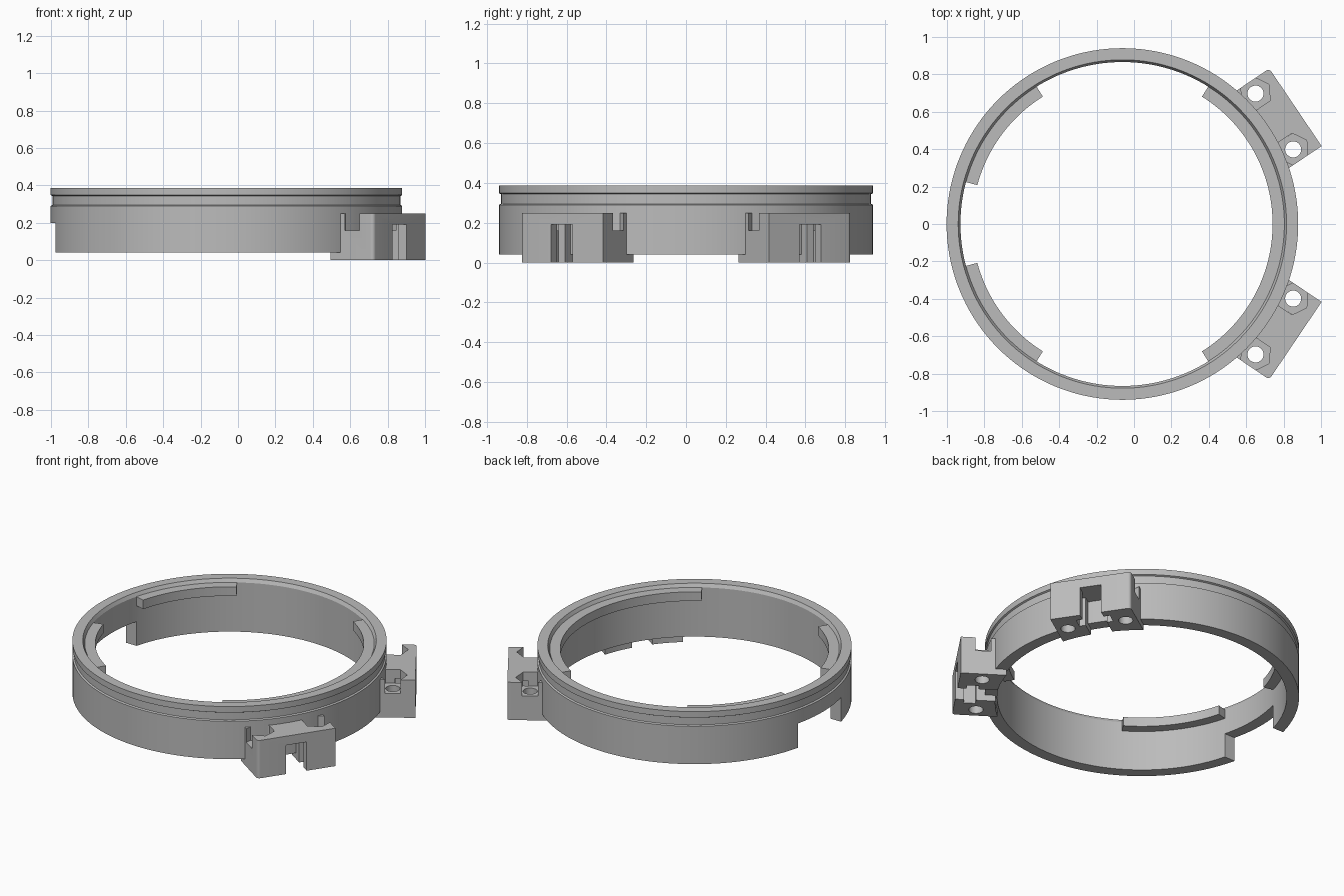
import bpy, bmesh, math
from mathutils import Matrix

if "Cube" in bpy.data.objects:
    bpy.data.objects.remove(bpy.data.objects["Cube"], do_unlink=True)

CX = -0.062                      # ring axis
OUTER, INNER = 0.94, 0.866       # ring wall radii
BLOCK_ANGLE = math.radians(34)

grey = bpy.data.materials.new("mid grey plastic")
grey.use_nodes = True
grey.diffuse_color = (0.5, 0.5, 0.5, 1)
grey.node_tree.nodes["Principled BSDF"].inputs["Base Color"].default_value = (0.5, 0.5, 0.5, 1)


def finish(name, bm, matrix=Matrix.Translation((CX, 0, 0))):
    bmesh.ops.transform(bm, matrix=matrix, verts=bm.verts)
    bmesh.ops.recalc_face_normals(bm, faces=bm.faces)
    mesh = bpy.data.meshes.new(name)
    bm.to_mesh(mesh)
    bm.free()
    mesh.materials.append(grey)
    ob = bpy.data.objects.new(name, mesh)
    bpy.context.collection.objects.link(ob)
    return ob


def lathe(name, profile, start=0, end=360, steps=144):
    """Sweep a closed (radius, z) profile around the ring axis."""
    bm = bmesh.new()
    full = end - start == 360
    rows = []
    for i in range(steps if full else steps + 1):
        a = math.radians(start + (end - start) * i / steps)
        rows.append([bm.verts.new((r * math.cos(a), r * math.sin(a), z)) for r, z in profile])
    n = len(profile)
    for i in range(steps):
        a, b = rows[i], rows[(i + 1) % len(rows)]
        for j in range(n):
            k = (j + 1) % n
            bm.faces.new((a[j], a[k], b[k], b[j]))
    if not full:
        bm.faces.new(rows[0])
        bm.faces.new(rows[-1])
    return finish(name, bm)


def prism(name, outline, z0, z1, matrix):
    """Extrude a flat outline between two heights."""
    bm = bmesh.new()
    low = bm.faces.new([bm.verts.new((x, y, z0)) for x, y in outline])
    up = bmesh.ops.extrude_face_region(bm, geom=[low])["geom"]
    bmesh.ops.translate(bm, vec=(0, 0, z1 - z0),
                        verts=[v for v in up if isinstance(v, bmesh.types.BMVert)])
    return finish(name, bm, matrix)


def circle(u, v, r, n):
    return [(u + r * math.cos(math.tau * i / n), v + r * math.sin(math.tau * i / n))
            for i in range(n)]


def rect(u0, u1, half):
    return [(u0, -half), (u1, -half), (u1, half), (u0, half)]


def activate(ob):
    bpy.ops.object.select_all(action='DESELECT')
    ob.select_set(True)
    bpy.context.view_layer.objects.active = ob


def cut(ob, cutter):
    cutter.hide_render = True
    mod = ob.modifiers.new("cut", 'BOOLEAN')
    mod.operation, mod.solver, mod.object = 'DIFFERENCE', 'EXACT', cutter
    activate(ob)
    bpy.ops.object.modifier_apply(modifier=mod.name)
    bpy.data.objects.remove(cutter, do_unlink=True)


def shade(ob):
    activate(ob)
    bpy.ops.object.shade_smooth_by_angle(angle=math.radians(25))


RING = Matrix.Translation((CX, 0, 0))
BLOCK = RING @ Matrix.Rotation(BLOCK_ANGLE, 4, 'Z')

# Main ring with outer groove and chamfered inner lip
ring = lathe("ring_wall", [
    (INNER, 0.04), (OUTER, 0.04), (OUTER, 0.29), (0.93, 0.295), (0.93, 0.343),
    (OUTER, 0.348), (OUTER, 0.387), (0.878, 0.387), (INNER, 0.365)])
# Notch in the lower wall on the right side
cut(ring, prism("notch_cutter", rect(-1.1, -0.7, 0.225), 0.0, 0.2, RING))
shade(ring)

# Inner retaining ledges
for name, a, b in (("wide_ledge", -58, 58), ("back_ledge", 122, 165), ("front_ledge", 195, 238)):
    shade(lathe(name, [(0.803, 0.305), (0.89, 0.305), (0.89, 0.365), (0.803, 0.365)],
                a, b, (b - a) // 2))

# Clamp block: u points away from the ring axis, v runs along the tangent
corner = [(1.096 + 0.02 * math.cos(t), 0.23 + 0.02 * math.sin(t))
          for t in (math.pi / 2 * i / 6 for i in range(7))]
block = prism("clamp_blocks", [(0.8, -0.25), (1.116, -0.25)] + corner + [(0.8, 0.25)],
              0.0, 0.25, BLOCK)
cut(block, prism("bore_cutter", circle(0, 0, 0.878, 144), -0.1, 0.4, RING))
for v in (-0.18, 0.18):
    cut(block, prism("hex_cutter", circle(0.98, v, 0.087, 6), 0.16, 0.4, BLOCK))
    cut(block, prism("bolt_cutter", circle(0.98, v, 0.043, 32), -0.1, 0.3, BLOCK))
# Slot open to the outside and below, with a wider cross pocket
cut(block, prism("slot_cutter", rect(0.7, 1.2, 0.066), -0.1, 0.19, BLOCK))
cut(block, prism("pocket_cutter", rect(0.991, 1.062, 0.105), -0.1, 0.19, BLOCK))

# Second block mirrored to the front
mirror = block.modifiers.new("mirror", 'MIRROR')
mirror.use_axis = (False, True, False)
mirror.use_mirror_merge = False
activate(block)
bpy.ops.object.modifier_apply(modifier=mirror.name)
shade(block)
